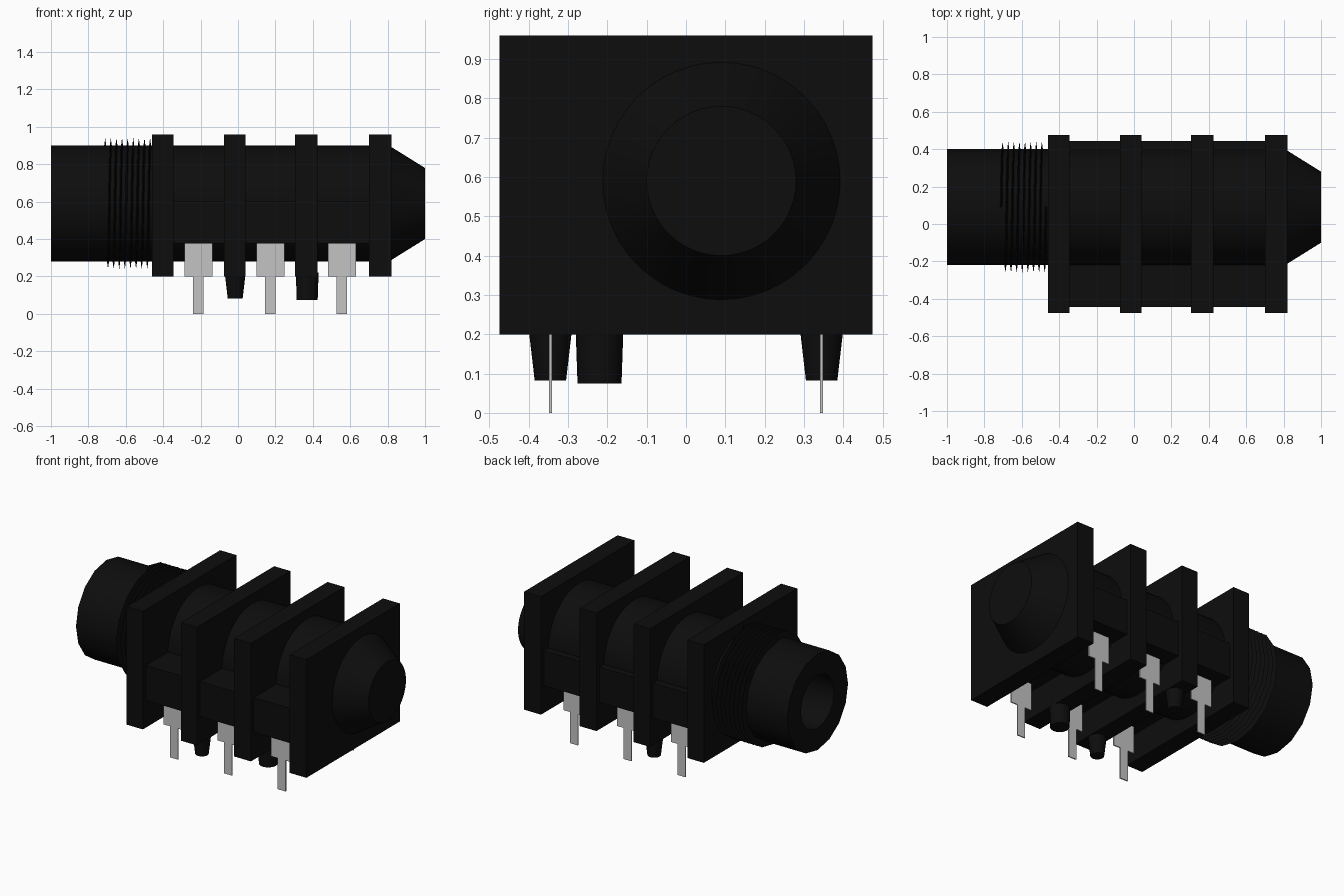
import bpy, bmesh
from math import sin, cos, pi, radians

if "Cube" in bpy.data.objects:
    bpy.data.objects.remove(bpy.data.objects["Cube"], do_unlink=True)

AXIS_Y, AXIS_Z = 0.09, 0.59   # centre line of the round parts


def material(name, value):
    m = bpy.data.materials.new(name)
    m.use_nodes = True
    colour = (value, value, value, 1)
    m.diffuse_color = colour
    m.node_tree.nodes["Principled BSDF"].inputs["Base Color"].default_value = colour
    return m


BLACK = material("black plastic", 0.004)
METAL = material("tinned metal", 0.55)


def finish(name, bm, mat, smooth=False):
    bmesh.ops.recalc_face_normals(bm, faces=bm.faces)
    me = bpy.data.meshes.new(name)
    bm.to_mesh(me)
    bm.free()
    me.materials.append(mat)
    ob = bpy.data.objects.new(name, me)
    bpy.context.collection.objects.link(ob)
    if smooth:
        bpy.ops.object.select_all(action='DESELECT')
        ob.select_set(True)
        bpy.context.view_layer.objects.active = ob
        bpy.ops.object.shade_smooth_by_angle(angle=radians(30))
    return ob


def box(name, x, y, z):
    bm = bmesh.new()
    bmesh.ops.create_cube(bm, size=1)
    for v in bm.verts:
        for i, (lo, hi) in enumerate((x, y, z)):
            v.co[i] = lo if v.co[i] < 0 else hi
    return finish(name, bm, BLACK)


def lathe(name, profile, sides):
    """Spin (x, radius) points about the centre line; end points are capped."""
    bm = bmesh.new()
    rings = [[bm.verts.new((x, AXIS_Y + r * sin(2 * pi * i / sides),
                            AXIS_Z + r * cos(2 * pi * i / sides)))
              for i in range(sides)] for x, r in profile]
    for a, b in zip(rings, rings[1:]):
        for i in range(sides):
            j = (i + 1) % sides
            bm.faces.new((a[i], a[j], b[j], b[i]))
    bm.faces.new(rings[0])
    bm.faces.new(rings[-1])
    return finish(name, bm, BLACK, True)


def peg(name, x, y, r_top, r_low, z_low):
    bm = bmesh.new()
    bmesh.ops.create_cone(bm, cap_ends=True, segments=16, radius1=r_low,
                          radius2=r_top, depth=0.22 - z_low)
    bmesh.ops.translate(bm, verts=bm.verts, vec=(x, y, (0.22 + z_low) / 2))
    return finish(name, bm, BLACK, True)


# Square flanges
flanges = ((-0.46, -0.345), (-0.075, 0.04), (0.305, 0.425), (0.70, 0.82))
for n, span in enumerate(flanges):
    box(f"flange_{n + 1}", span, (-0.475, 0.475), (0.2, 0.96))

# Contact housings and round core between the flanges
for n, (a, b) in enumerate(zip(flanges, flanges[1:])):
    box(f"contact_housing_{n + 1}", (a[1], b[0]), (-0.445, 0.445), (0.375, 0.6))
    lathe(f"core_{n + 1}", [(a[1] - 0.02, 0.31), (b[0] + 0.02, 0.31)], 48)

# Hollow socket barrel and tapered rear cap
lathe("socket_barrel", [(-0.40, 0.31), (-1.0, 0.31), (-1.0, 0.17), (-0.42, 0.17)], 16)
lathe("rear_cap", [(0.80, 0.302), (0.82, 0.302), (1.0, 0.19)], 48)

# Thin helical screw thread
bm = bmesh.new()
turns, steps, pitch = 8, 16, 0.03
last = None
for k in range(turns * steps + 1):
    t = 2 * pi * k / steps
    x = -0.71 + pitch * k / steps
    ring = [bm.verts.new((x + dx, AXIS_Y + r * sin(t), AXIS_Z + r * cos(t)))
            for dx, r in ((-0.006, 0.305), (0, 0.35), (0.006, 0.305))]
    if last:
        for i in range(3):
            j = (i + 1) % 3
            bm.faces.new((last[i], last[j], ring[j], ring[i]))
    else:
        bm.faces.new(ring)
    last = ring
bm.faces.new(last)
finish("screw_thread", bm, BLACK)

# Locating pegs
for side, y in (("front", -0.345), ("back", 0.345)):
    peg(f"{side}_peg", -0.015, y, 0.056, 0.04, 0.083)
peg("key_peg", 0.37, -0.22, 0.061, 0.056, 0.075)

# Flat T-shaped solder pins
outline = [(-0.075, 0.2), (-0.028, 0.2), (-0.028, 0), (0.028, 0),
           (0.028, 0.2), (0.075, 0.2), (0.075, 0.39), (-0.075, 0.39)]
for side, y in (("front", -0.345), ("back", 0.345)):
    for n, x in enumerate((-0.212, 0.173, 0.555)):
        bm = bmesh.new()
        face = bm.faces.new([bm.verts.new((x + px, y - 0.0035, pz)) for px, pz in outline])
        out = bmesh.ops.extrude_face_region(bm, geom=[face])
        moved = [g for g in out["geom"] if isinstance(g, bmesh.types.BMVert)]
        bmesh.ops.translate(bm, verts=moved, vec=(0, 0.007, 0))
        finish(f"{side}_pin_{n + 1}", bm, METAL)
